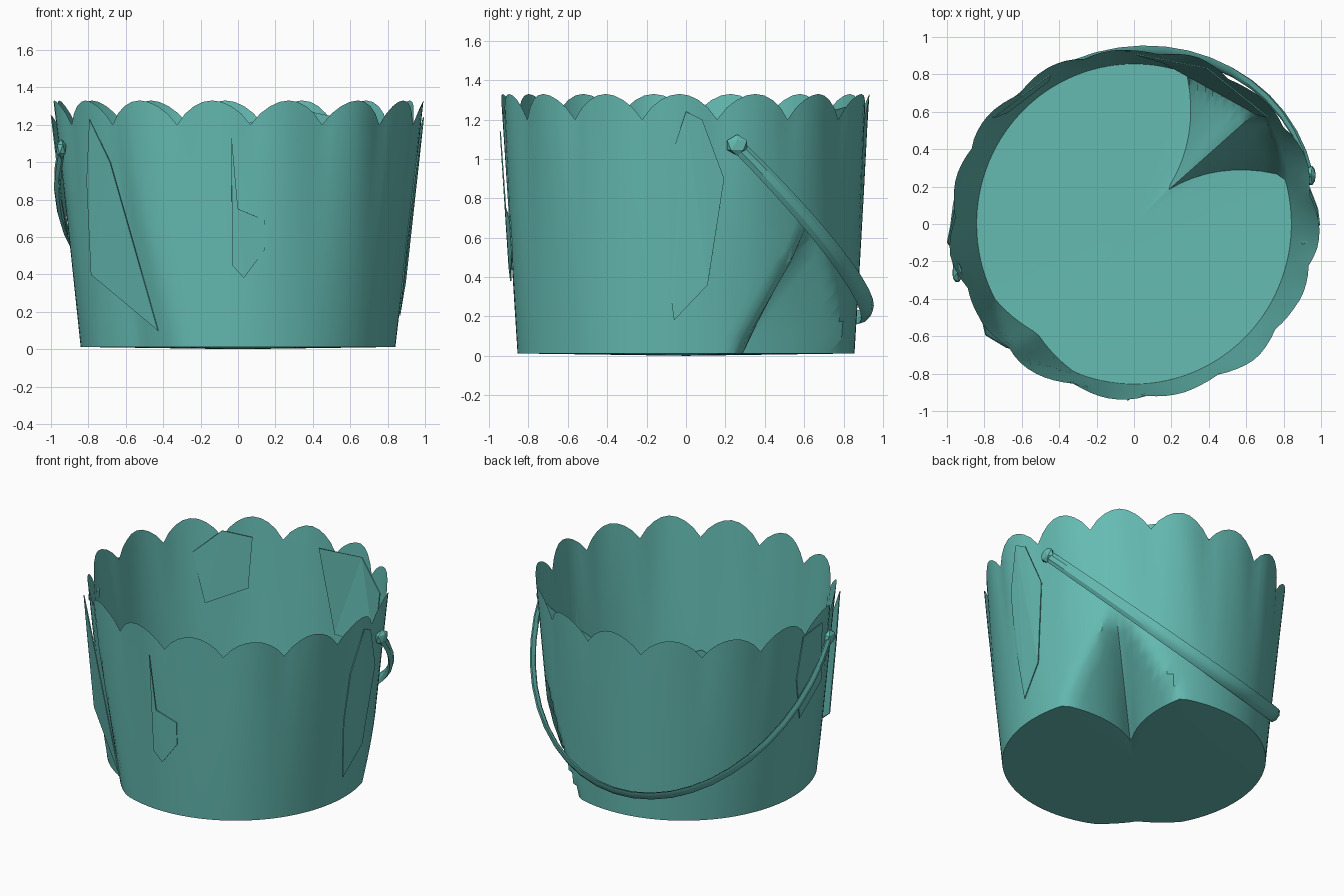
import bpy, bmesh, math
from math import sin, cos, pi, radians
from mathutils import Vector

cube = bpy.data.objects.get("Cube")
if cube:
    bpy.data.objects.remove(cube, do_unlink=True)

TEAL = (0.13, 0.5, 0.45, 1)
teal = bpy.data.materials.new("teal")
teal.use_nodes = True
teal.diffuse_color = TEAL
teal.node_tree.nodes["Principled BSDF"].inputs["Base Color"].default_value = TEAL

SCALLOPS, STEPS, ROWS = 15, 8, 16
START = radians(-86)                 # direction of one rim notch


def add_object(name, bm):
    mesh = bpy.data.meshes.new(name)
    bm.to_mesh(mesh)
    bm.free()
    ob = bpy.data.objects.new(name, mesh)
    bpy.context.collection.objects.link(ob)
    mesh.materials.append(teal)
    return ob


def smooth(ob, angle):
    bpy.ops.object.select_all(action='DESELECT')
    ob.select_set(True)
    bpy.context.view_layer.objects.active = ob
    bpy.ops.object.shade_smooth_by_angle(angle=radians(angle))


def dent(a, z, centre, half_width, height, depth):
    """Triangular inward fold standing on the foot of the wall."""
    d = abs((math.degrees(a) - centre + 180) % 360 - 180) / half_width
    return depth * max(0, 1 - d - z / height)


def wall_point(a, z, offset=0.0):
    t = z / 1.33
    flute = abs(sin((a - START) * SCALLOPS / 2))
    pleat = abs(((a * 9 + z * 1.1) / pi) % 2 - 1) - 0.5
    r = 0.02 * (flute - 1) * t * t + 0.018 * pleat * t + offset
    r -= dent(a, z, 44, 27, 0.65, 0.62)
    r -= dent(a, z, 228, 20, 1.2, 0.07)
    return Vector(((0.84 + 0.15 * t + r) * cos(a),
                   (0.855 + 0.085 * t + r) * sin(a), z))


# Tapered wall with a scalloped rim, closed by the floor
bm = bmesh.new()
count = SCALLOPS * STEPS
rings = []
for row in range(ROWS + 1):
    ring = []
    for i in range(count):
        a = START + 2 * pi * i / count
        top = 1.2 + 0.13 * abs(sin(pi * i / STEPS)) ** 0.8
        ring.append(bm.verts.new(wall_point(a, 0.012 + (top - 0.012) * row / ROWS)))
    rings.append(ring)
for low, high in zip(rings, rings[1:]):
    for i in range(count):
        j = (i + 1) % count
        bm.faces.new((low[i], low[j], high[j], high[i]))
hub = bm.verts.new((0, 0, 0))
for i in range(count):
    bm.faces.new((rings[0][(i + 1) % count], rings[0][i], hub))
smooth(add_object("basket_body", bm), 40)


# Loose petals lying against the wall, outlined in angle and height
def petal(name, outline, lift, tilt=0.0):
    bm = bmesh.new()
    middle = sum(a for a, z in outline) / len(outline)
    verts = []
    for a, z in outline:
        offset = lift + tilt * (a - middle) / 10
        verts.append(bm.verts.new(wall_point(radians(a), z, offset)))
    bm.faces.new(verts)
    bmesh.ops.triangulate(bm, faces=bm.faces[:])
    mod = add_object(name, bm).modifiers.new("thickness", 'SOLIDIFY')
    mod.thickness = 0.006


petal("right_petal", [(-7, 0.6), (-5, 0.3), (-4, 0.18), (7, 0.36), (12, 0.9),
                      (5, 1.2), (0, 1.24), (-6, 0.95)], 0.015, 0.015)
petal("front_petal", [(-92, 0.45), (-88, 0.38), (-81, 0.53), (-81, 0.69),
                      (-90, 0.75), (-92, 1.14)], 0.014, -0.01)
petal("front_left_petal", [(212, 0.4), (214, 0.9), (218, 1.23), (225, 1.0),
                           (239, 0.1)], 0.025, -0.015)
petal("left_petal", [(178, 0.6), (174, 0.9), (176, 1.2), (186, 1.25),
                     (190, 0.8)], 0.012, 0.012)
petal("back_left_petal", [(120, 0.85), (118, 1.2), (130, 1.25), (142, 1.1),
                          (138, 0.75)], -0.02, 0.01)
petal("back_right_petal", [(42, 0.8), (40, 1.2), (66, 1.27), (90, 1.2),
                           (80, 0.65)], -0.03, 0.005)

# Flat carrying strap swung down behind the basket
axis = Vector((0.945, 0.26, 0))
swing = Vector((-0.2, 0.885, -0.88))
pivot = Vector((0, 0, 1.07))
across = axis.cross(swing).normalized()
N = 24
bm = bmesh.new()
sections = []
for i in range(N + 1):
    t = pi * i / N
    radial = axis * cos(t) + swing * sin(t)
    out = radial.normalized()
    width = 0.036 + 0.012 * sin(t)
    sections.append([bm.verts.new(pivot + radial + across * width * w + out * 0.016 * h)
                     for w, h in ((1, 0), (0.4, 1), (-0.4, 1), (-1, 0), (-0.4, -1), (0.4, -1))])
for s, e in zip(sections, sections[1:]):
    for k in range(6):
        m = (k + 1) % 6
        bm.faces.new((s[k], s[m], e[m], e[k]))
bm.faces.new(sections[0])
bm.faces.new(sections[-1])
bmesh.ops.recalc_face_normals(bm, faces=bm.faces[:])
smooth(add_object("handle", bm), 30)

# Knots where the handle meets the wall
for side, label in ((1, "left"), (-1, "right")):
    bm = bmesh.new()
    bmesh.ops.create_icosphere(bm, subdivisions=1, radius=0.06)
    bmesh.ops.scale(bm, verts=bm.verts, vec=(0.5, 1, 0.9))
    bmesh.ops.translate(bm, verts=bm.verts, vec=pivot + axis * side)
    add_object(label + "_handle_knot", bm)
